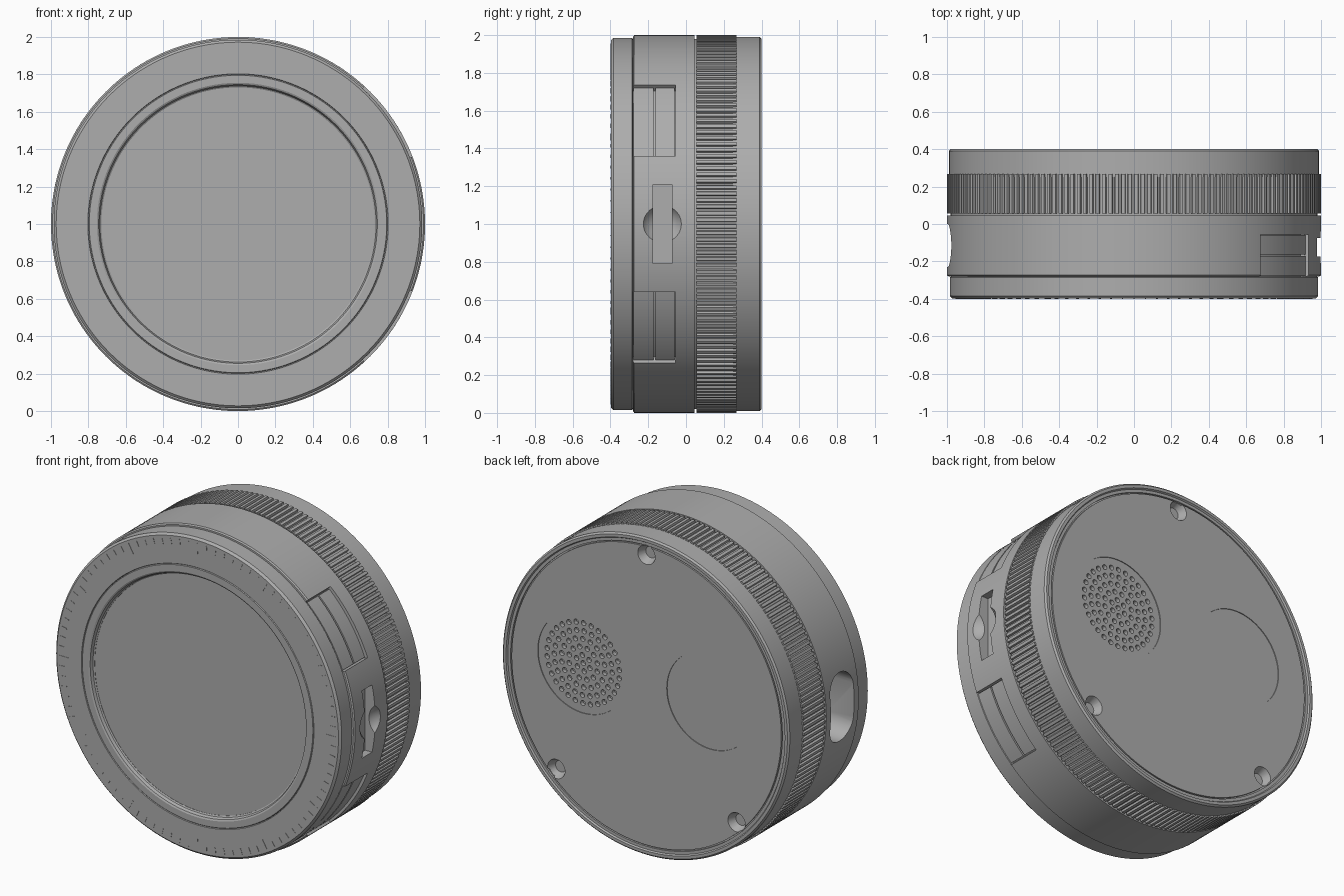
import bpy, bmesh, math
from mathutils import Matrix, Vector

if "Cube" in bpy.data.objects:
    bpy.data.objects.remove(bpy.data.objects["Cube"])

grey = bpy.data.materials.new("neutral grey")
grey.use_nodes = True
colour = (0.42, 0.42, 0.42, 1)
grey.diffuse_color = colour
grey.node_tree.nodes["Principled BSDF"].inputs["Base Color"].default_value = colour
CENTRE = Vector((0, 0, 1))


def finish(name, bm):
    bmesh.ops.recalc_face_normals(bm, faces=bm.faces)
    mesh = bpy.data.meshes.new(name)
    bm.to_mesh(mesh)
    bm.free()
    ob = bpy.data.objects.new(name, mesh)
    bpy.context.collection.objects.link(ob)
    mesh.materials.append(grey)
    return ob


def select(ob):
    bpy.ops.object.select_all(action='DESELECT')
    ob.select_set(True)
    bpy.context.view_layer.objects.active = ob


def smooth(ob):
    select(ob)
    bpy.ops.object.shade_smooth_by_angle(angle=math.radians(25))


def lathe(name, profile, steps=192):
    """Revolve (radius, y) points about the y axis."""
    bm = bmesh.new()
    vs = [bm.verts.new((r, y, 1)) for r, y in profile]
    for a, b in zip(vs, vs[1:]):
        bm.edges.new((a, b))
    bmesh.ops.spin(bm, geom=vs + bm.edges[:], cent=CENTRE, axis=(0, 1, 0),
                   angle=math.tau, steps=steps)
    bmesh.ops.remove_doubles(bm, verts=bm.verts, dist=1e-5)
    return finish(name, bm)


def prism(bm, outline, offset):
    """Extrude a closed outline of 3D points by an offset."""
    face = bm.faces.new([bm.verts.new(p) for p in outline])
    top = bmesh.ops.extrude_face_region(bm, geom=[face])["geom"]
    bmesh.ops.translate(bm, vec=offset,
                        verts=[v for v in top if isinstance(v, bmesh.types.BMVert)])


def polar(r, a, y):
    return (r * math.cos(a), y, 1 + r * math.sin(a))


def sector(name, r0, r1, a0, a1, y0, y1, n=16):
    """Curved block following the rim."""
    angles = [math.radians(a0 + (a1 - a0) * i / n) for i in range(n + 1)]
    bm = bmesh.new()
    prism(bm, [polar(r1, a, y0) for a in angles] +
          [polar(r0, a, y0) for a in reversed(angles)], (0, y1 - y0, 0))
    return finish(name, bm)


def add_cone(bm, x, z, y0, y1, r0, r1, n=24):
    turn = Matrix.Translation((x, (y0 + y1) / 2, 1 + z)) @ Matrix.Rotation(-math.pi / 2, 4, 'X')
    bmesh.ops.create_cone(bm, cap_ends=True, segments=n, radius1=r0, radius2=r1,
                          depth=y1 - y0, matrix=turn)


def cut(ob, cutter):
    mod = ob.modifiers.new("cut", 'BOOLEAN')
    mod.operation, mod.solver, mod.object = 'DIFFERENCE', 'EXACT', cutter
    select(ob)
    bpy.ops.object.modifier_apply(modifier=mod.name)
    bpy.data.objects.remove(cutter)


# Main housing
housing = lathe("housing", [(0, -.28), (.992, -.28), (1, -.274), (1, .045),
                            (.98, .045), (.98, .07), (0, .07)])

# Side button pockets and button pairs, mirrored above and below the middle
for side, (a0, a1) in {"upper": (21.1, 47.4), "lower": (-47.4, -21.1)}.items():
    cut(housing, sector("pocket", .955, 1.1, a0, a1, -.29, -.055))
    for part, y0, y1 in (("front", -.278, -.172), ("rear", -.162, -.06)):
        smooth(sector(f"{side}_{part}_button", .94, .985, a0 + .4, a1 - .4, y0, y1))

# Slide switch slot with a rounded finger scoop
bm = bmesh.new()
bmesh.ops.create_uvsphere(bm, u_segments=40, v_segments=24, radius=.12,
                          matrix=Matrix.Translation((1.065, -.125, 1)))
cut(housing, finish("scoop", bm))
bm = bmesh.new()
bmesh.ops.create_cube(bm, size=1, matrix=Matrix.Translation((1.02, -.125, 1)) @
                      Matrix.Diagonal((.18, .1, .42, 1)))
cut(housing, finish("slot", bm))

# Rounded port opening on the opposite side
bm = bmesh.new()
port = []
for i in range(32):
    a = math.tau * (i + .5) / 32
    shift = math.copysign(.1, math.sin(a))
    port.append((-1.1, -.115 + .115 * math.cos(a), 1 + shift + .115 * math.sin(a)))
prism(bm, port, (.28, 0, 0))
cut(housing, finish("port", bm))
smooth(housing)

# Front dial with bevelled edges and a stepped bezel
smooth(lathe("dial_ring", [(.8, -.28), (.975, -.28), (.985, -.285), (.985, -.385),
                           (.972, -.398), (.803, -.398), (.8, -.394), (.8, -.28)]))
smooth(lathe("bezel", [(.73, -.28), (.799, -.28), (.799, -.394), (.795, -.398), (.755, -.398),
                       (.745, -.393), (.738, -.375), (.73, -.37), (.73, -.28)]))
smooth(lathe("glass", [(0, -.28), (.735, -.28), (.735, -.368), (0, -.368)]))

# Dial scale marks
bm = bmesh.new()
count = 96
for i in range(count):
    a = math.tau * i / count
    inner = .89 if i % 8 == 0 else .92
    w = .0025
    prism(bm, [polar(r, a + s * w, -.397) for r, s in
               ((inner, -1), (.955, -1), (.955, 1), (inner, 1))], (0, -.003, 0))
finish("scale_marks", bm)

# Knurled grip ring
bm = bmesh.new()
teeth = 180
outline = []
for i in range(teeth):
    for step, r in ((0, .987), (.3, .987), (.4, 1), (.9, 1)):
        outline.append(polar(r, math.tau * (i + step) / teeth, .055))
prism(bm, outline, (0, .212, 0))
finish("grip_ring", bm)

# Back shell with stepped rim and inset cover
back = lathe("back_shell", [(0, .25), (.99, .25), (.99, .39), (.98, .4), (.962, .4),
                            (.956, .39), (.938, .39), (.938, .378), (.93, .378),
                            (.93, .39), (0, .39)])
bm = bmesh.new()
add_cone(bm, .44, .085, .385, .45, .31, .31, 96)
add_cone(bm, -.44, .085, .385, .45, .3, .3, 96)
cut(back, finish("round_insets", bm))

# Speaker holes in concentric rings
bm = bmesh.new()
for ring in range(6):
    for i in range(max(1, ring * 6)):
        a = math.tau * i / max(1, ring * 6) + ring * .4
        add_cone(bm, .44 + ring * .05 * math.cos(a), .085 + ring * .05 * math.sin(a),
                 .36, .45, .016, .016, 12)
cut(back, finish("speaker_holes", bm))

# Countersunk screws
bm = bmesh.new()
heads = bmesh.new()
for deg in (90, 225, 315):
    x, z = (.88 * f(math.radians(deg)) for f in (math.cos, math.sin))
    add_cone(bm, x, z, .33, .41, .035, .068, 32)
    add_cone(heads, x, z, .32, .345, .036, .036, 32)
cut(back, finish("countersinks", bm))
finish("screw_heads", heads)
smooth(back)
